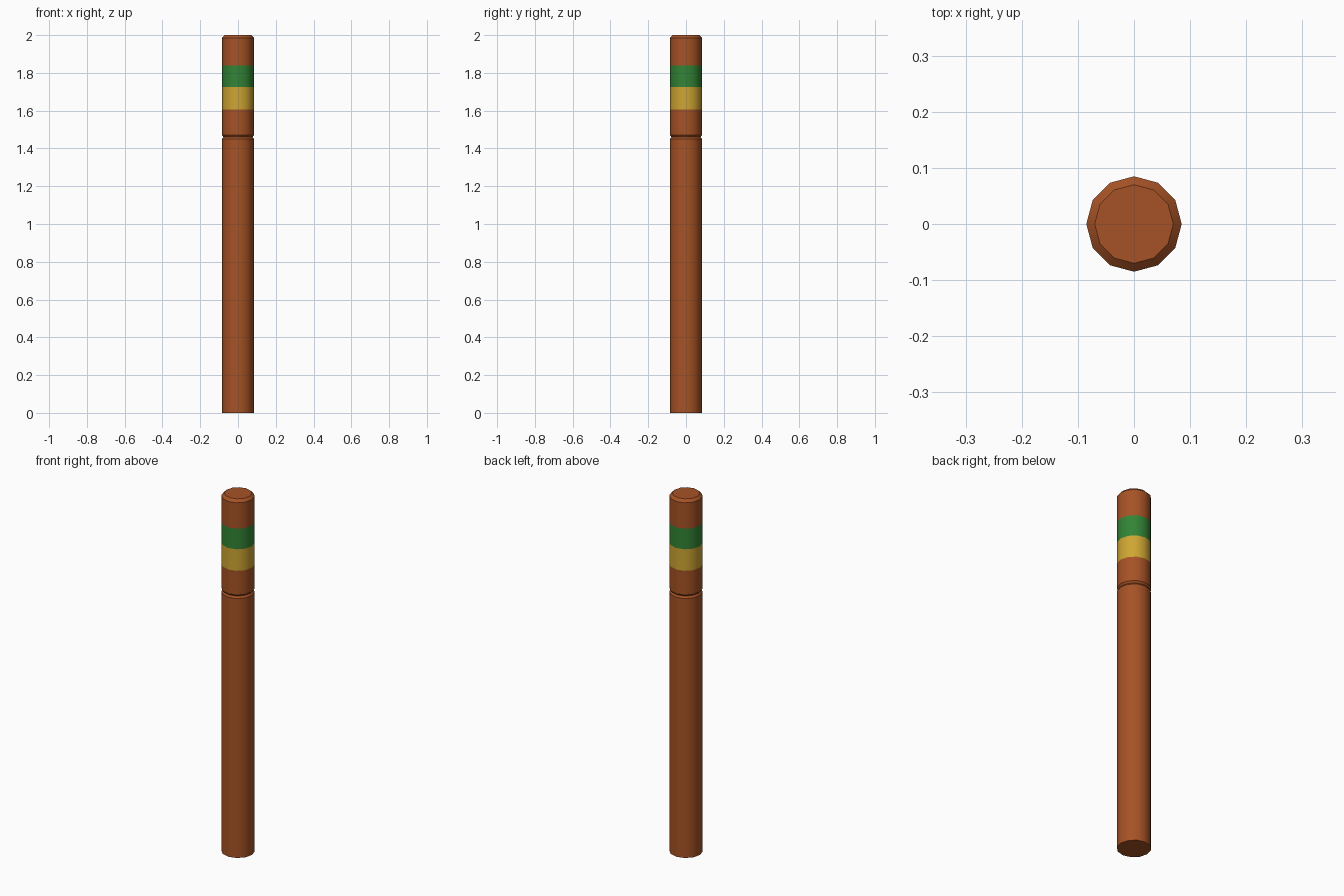
import bpy, bmesh, math

if "Cube" in bpy.data.objects:
    bpy.data.objects.remove(bpy.data.objects["Cube"])


def material(name, rgb):
    m = bpy.data.materials.new(name)
    m.diffuse_color = (*rgb, 1)
    m.use_nodes = True
    m.node_tree.nodes["Principled BSDF"].inputs["Base Color"].default_value = m.diffuse_color
    return m


mats = [material("brown wood", (0.38, 0.085, 0.019)),
        material("yellow paint", (0.62, 0.38, 0.033)),
        material("green paint", (0.032, 0.23, 0.036))]

SIDES = 12
R = 0.085
# radius, height: plain post, shallow groove, painted bands, chamfered top
profile = [(R, 0), (R, 1.45), (0.077, 1.46), (R, 1.47), (R, 1.605),
           (R, 1.725), (R, 1.84), (R, 1.985), (0.07, 2.0)]

bm = bmesh.new()
rings = [[bm.verts.new((r * math.cos(2 * math.pi * i / SIDES),
                        r * math.sin(2 * math.pi * i / SIDES), z))
          for i in range(SIDES)] for r, z in profile]
for a, b in zip(rings, rings[1:]):
    for i in range(SIDES):
        j = (i + 1) % SIDES
        bm.faces.new((a[i], a[j], b[j], b[i]))
bm.faces.new(rings[0][::-1])
bm.faces.new(rings[-1])

# paint bands by height
for f in bm.faces:
    z = f.calc_center_median().z
    f.material_index = 1 if 1.605 < z < 1.725 else 2 if 1.725 < z < 1.84 else 0

mesh = bpy.data.meshes.new("trail_post")
bm.to_mesh(mesh)
bm.free()
for m in mats:
    mesh.materials.append(m)
post = bpy.data.objects.new("trail_post", mesh)
bpy.context.collection.objects.link(post)
bpy.context.view_layer.objects.active = post
post.select_set(True)
bpy.ops.object.shade_smooth_by_angle(angle=math.radians(35))
